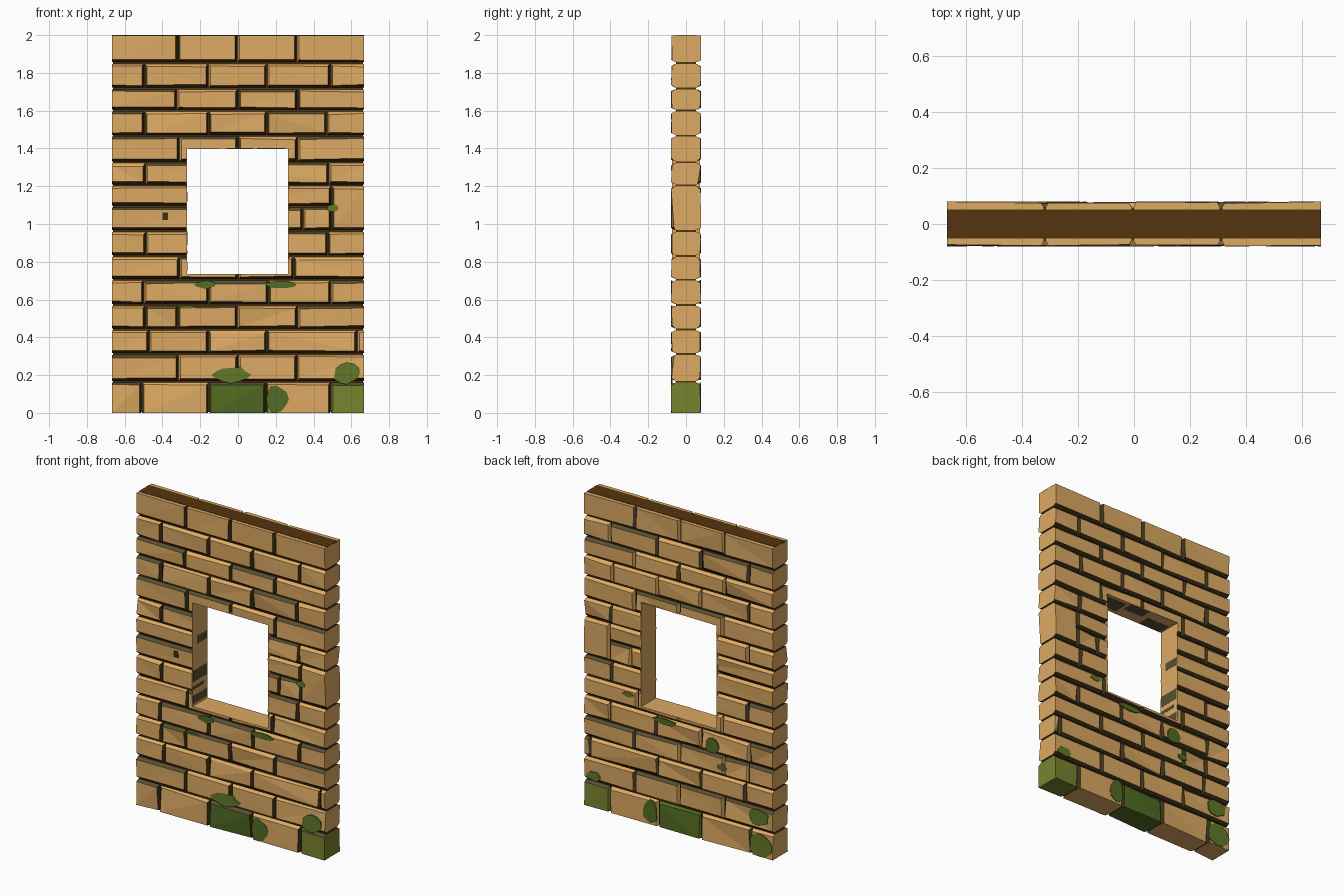
import bpy, bmesh, math, random
from mathutils import Vector

if "Cube" in bpy.data.objects:
    bpy.data.objects.remove(bpy.data.objects["Cube"])

random.seed(7)

def mat(name, rgb):
    m = bpy.data.materials.new(name)
    m.diffuse_color = (*rgb, 1)
    m.use_nodes = True
    m.node_tree.nodes["Principled BSDF"].inputs["Base Color"].default_value = m.diffuse_color
    return m

TAN, DARK, MOSS, DEEP, LEAF, OLIVE = range(6)
mats = [mat("sandstone", (0.72, 0.40, 0.125)),
        mat("shadow_brown", (0.045, 0.031, 0.010)),
        mat("moss_green", (0.19, 0.23, 0.028)),
        mat("deep_moss", (0.085, 0.15, 0.016)),
        mat("leaf_green", (0.12, 0.19, 0.022)),
        mat("stain_olive", (0.095, 0.078, 0.032))]
brown = mat("mortar_brown", (0.089, 0.034, 0.004))

W, WX0, WX1, WZ0, WZ1 = 0.667, -0.27, 0.265, 0.735, 1.40

def finish(name, bm, mats):
    bmesh.ops.recalc_face_normals(bm, faces=bm.faces[:])
    me = bpy.data.meshes.new(name)
    bm.to_mesh(me)
    bm.free()
    for m in mats:
        me.materials.append(m)
    ob = bpy.data.objects.new(name, me)
    bpy.context.collection.objects.link(ob)
    return ob

def add_box(bm, x0, x1, y0, y1, z0, z1):
    vs = bmesh.ops.create_cube(bm, size=1)["verts"]
    for v in vs:
        v.co = Vector(((x0 + x1) / 2 + v.co.x * (x1 - x0),
                       (y0 + y1) / 2 + v.co.y * (y1 - y0),
                       (z0 + z1) / 2 + v.co.z * (z1 - z0)))

def add_brick(bm, x0, x1, z0, z1, front=TAN, back=TAN):
    """One through-stone: rough faces front and back, chamfered at the joints."""
    gx, gz, c = 0.003, 0.005, 0.009
    le, re, bo, to = x0 <= -W, x1 >= W, z0 <= 0, z1 >= 1.99
    x0 += 0 if le else gx
    x1 -= 0 if re else gx
    z0 += 0 if bo else gz
    z1 -= 0 if to else gz
    xl, xr = x0 + (0 if le else c), x1 - (0 if re else c)
    zb, zt = z0 + (0 if bo else c), z1 - (0 if to else c)
    outer = []
    tilt = [0 if bo else random.uniform(0, .007), 0 if bo else random.uniform(0, .007),
            0 if to else random.uniform(0, .008), 0 if to else random.uniform(0, .008)]
    for s, col in ((-1, front), (1, back)):
        ring = [bm.verts.new((x, s * 0.058, z)) for x, z in
                ((x0, z0), (x1, z0), (x1, z1), (x0, z1))]
        deep = [random.uniform(0.073, 0.080) for _ in range(4)]
        if random.random() < 0.25:                      # chipped corner
            deep[random.randrange(4)] = 0.064
        inner = [bm.verts.new((x, s * d, z)) for x, z, d in zip(
            (xl, xr, xr, xl),
            (zb + tilt[0], zb + tilt[1], zt - tilt[2], zt - tilt[3]), deep)]
        tris = random.choice((((0, 1, 2), (0, 2, 3)), ((0, 1, 3), (1, 2, 3))))
        for t in tris:
            bm.faces.new([inner[i] for i in t]).material_index = col
        # chamfers in order bottom, right, top, left
        worn = OLIVE if random.random() < 0.35 and not to else col
        shade = (col if bo else DARK, col if re else DARK, worn,
                 col if le or random.random() < 0.5 else OLIVE)
        for i in range(4):
            j = (i + 1) % 4
            bm.faces.new((ring[i], ring[j], inner[j], inner[i])).material_index = shade[i]
        outer.append(ring)
    side = (front if bo else DARK, front if re else DARK,
            TAN if to else DARK, front if le else DARK)
    for i in range(4):
        j = (i + 1) % 4
        f = bm.faces.new((outer[0][i], outer[0][j], outer[1][j], outer[1][i]))
        f.material_index = side[i]

# courses: bottom, top, vertical joints
rows = [
    (0.0, 0.165, (-.51, -.155, .148, .49)),
    (0.165, 0.312, (-.317, 0, .312)),
    (0.312, 0.442, (-.472, -.158, .152, .63)),
    (0.442, 0.572, (-.49, -.32, -.005, .315)),
    (0.572, 0.705, (-.5, -.155, .16, .49)),
    (0.705, 0.83, (-.31, 0, .295)),
    (0.83, 0.962, (-.488, 0, .475)),
    (0.962, 1.093, (0, .343, .495)),
    (1.093, 1.205, (0, .495)),
    (1.205, 1.327, (-.49, 0, .48)),
    (1.327, 1.467, (-.312, 0, .315)),
    (1.467, 1.6, (-.495, -.155, .152, .47)),
    (1.6, 1.718, (-.325, 0, .315)),
    (1.718, 1.852, (-.495, -.158, .152, .488)),
    (1.852, 1.998, (-.318, -.005, .31)),
]
bm = bmesh.new()
for r, (z0, z1, joints) in enumerate(rows):
    xs = [-W, *joints, W]
    for i, (a, b) in enumerate(zip(xs, xs[1:])):
        if r in (7, 8) and b == W:
            continue
        f = k = TAN
        if r == 0:
            f, k = ((TAN, TAN), (TAN, TAN), (DEEP, DEEP), (TAN, TAN), (MOSS, MOSS))[i]
        add_brick(bm, a, b, z0, z1, f, k)
add_brick(bm, .495, W, .962, 1.205)                     # tall stone beside the window
bricks = finish("bricks", bm, mats)

# window opening cut straight through the stones
bm = bmesh.new()
add_box(bm, WX0, WX1, -1, 1, WZ0, WZ1)
cutter = finish("window_cutter", bm, mats)
cutter.hide_render = True
mod = bricks.modifiers.new("window", "BOOLEAN")
mod.operation, mod.solver, mod.object = "DIFFERENCE", "EXACT", cutter
bpy.context.view_layer.objects.active = bricks
bpy.ops.object.modifier_apply(modifier="window")
bpy.data.objects.remove(cutter)

# flat stone lining of the opening
bm = bmesh.new()
t, ly = 0.004, 0.074
add_box(bm, WX0 - t, WX0 + .001, -ly, ly, WZ0, WZ1)
add_box(bm, WX1 - .001, WX1 + t, -ly, ly, WZ0, WZ1)
add_box(bm, WX0, WX1, -ly, ly, WZ0 - t, WZ0 + .001)
add_box(bm, WX0, WX1, -ly, ly, WZ1 - .001, WZ1 + t)
finish("window_lining", bm, [mats[TAN]])

# mortar core framing the opening
bm = bmesh.new()
e, d, w = 0.006, 0.052, 0.661
add_box(bm, -w, w, -d, d, 0.004, WZ0 - e)
add_box(bm, -w, w, -d, d, WZ1 + e, 1.99)
add_box(bm, -w, WX0 - e, -d, d, WZ0 - e, WZ1 + e)
add_box(bm, WX1 + e, w, -d, d, WZ0 - e, WZ1 + e)
add_box(bm, -W, W, -d, d, 1.99, 2.0)
finish("mortar_core", bm, [brown])

# moss patches: (side, x, z, half width, half height, material)
patches = [
    (-1, -.035, .202, .095, .042, LEAF), (-1, .575, .21, .07, .055, LEAF),
    (-1, .205, .07, .06, .075, DEEP), (-1, -.17, .68, .055, .022, DEEP),
    (-1, .22, .678, .08, .02, DEEP), (-1, .50, 1.085, .03, .02, LEAF),
    (-1, -.27, .56, .05, .008, DEEP),
    (1, -.24, .62, .05, .045, DEEP), (1, -.57, .25, .07, .05, LEAF),
    (1, -.58, .07, .08, .075, LEAF), (1, -.31, .5, .035, .02, DEEP),
    (1, .20, .08, .05, .075, DEEP), (1, .1, .685, .08, .018, DEEP),
    (1, .60, .20, .05, .03, LEAF), (1, .36, .79, .04, .015, LEAF),
]
bm = bmesh.new()
for s, x, z, a, b, m in patches:
    n, ring = 12, []
    for i in range(n):
        ang = 2 * math.pi * i / n
        k = random.uniform(0.85, 1.15)
        ring.append((max(-W, x + a * k * math.cos(ang)), max(0, z + b * k * math.sin(ang))))
    lo = [bm.verts.new((p, s * 0.0715, q)) for p, q in ring]
    hi = [bm.verts.new((p, s * 0.0805, q)) for p, q in ring]
    faces = [bm.faces.new(lo), bm.faces.new(hi)]
    for i in range(n):
        j = (i + 1) % n
        faces.append(bm.faces.new((lo[i], lo[j], hi[j], hi[i])))
    for f in faces:
        f.material_index = m
finish("moss_patches", bm, mats)

# dark stains on the window reveals
bm = bmesh.new()
for y0, y1, z0, z1 in ((-.07, .07, .75, .80), (-.07, .04, .84, .86), (-.07, .07, .89, .96),
                       (-.03, .07, 1.12, 1.17)):
    add_box(bm, WX0 - .002, WX0 + .002, y0, y1, z0, z1)
for x0, x1, y0, y1 in ((-.26, -.10, -.07, .01), (-.06, .08, .0, .07), (.10, .25, -.05, .05)):
    add_box(bm, x0, x1, y0, y1, WZ1 - .002, WZ1 + .002)
finish("reveal_stains", bm, [mats[OLIVE]])
bm = bmesh.new()
add_box(bm, -.40, -.37, -.0800, -.0715, 1.02, 1.06)
finish("hole_mark", bm, [mats[DARK]])
